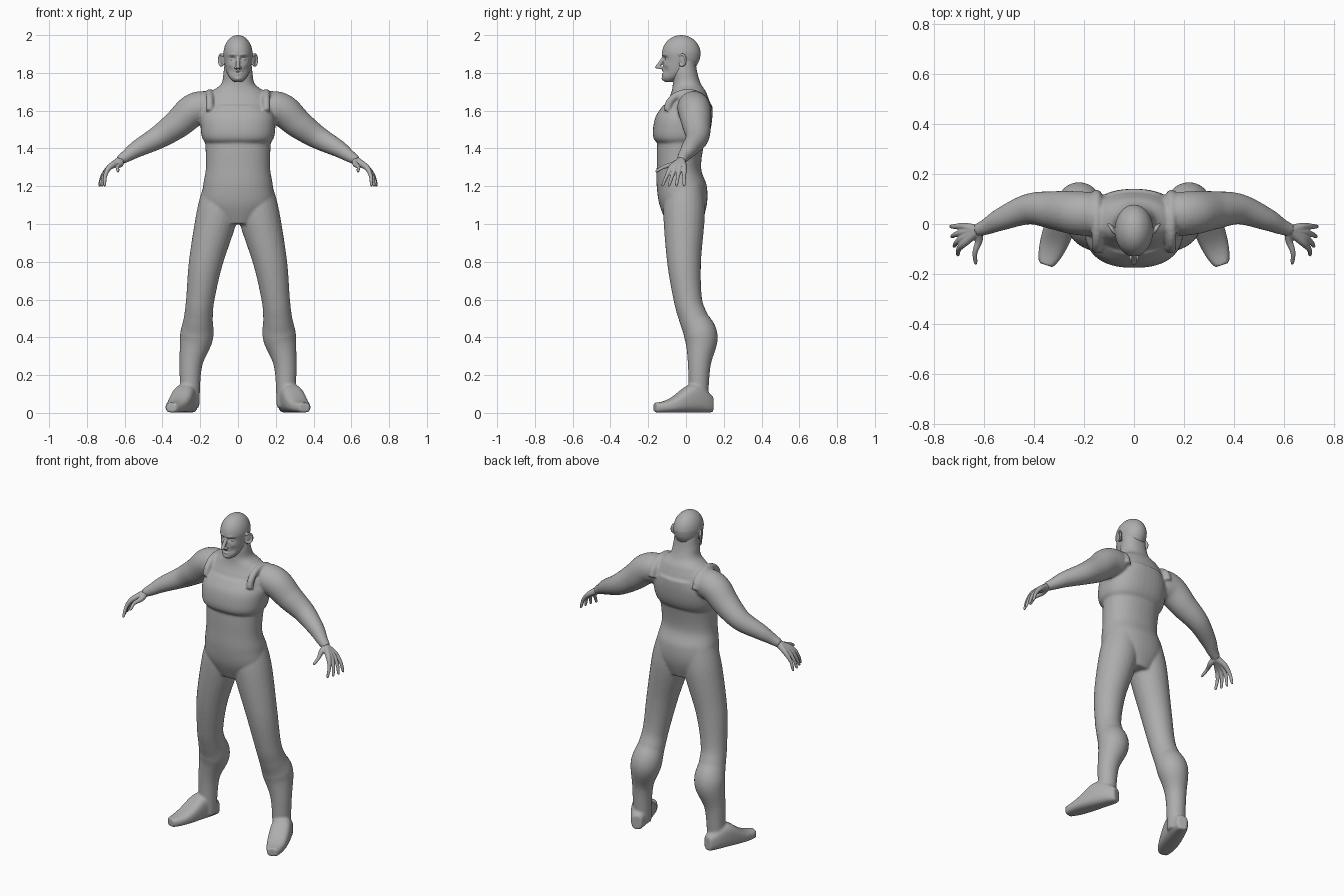
import bpy, bmesh, math
from mathutils import Vector, Matrix

if "Cube" in bpy.data.objects:
    bpy.data.objects.remove(bpy.data.objects["Cube"])

GREY = (0.42, 0.42, 0.42, 1)
clay = bpy.data.materials.new("plain_grey")
clay.use_nodes = True
clay.diffuse_color = GREY
clay.node_tree.nodes["Principled BSDF"].inputs["Base Color"].default_value = GREY
SIDES = {"left": 1, "right": -1}


def smooth_rows(rows, steps=12):
    """Catmull-Rom interpolation through rows of numbers."""
    padded = [rows[0], *rows, rows[-1]]
    result = []
    for before, start, end, after in zip(padded, padded[1:], padded[2:], padded[3:]):
        for step in range(steps):
            t = step / steps
            row = []
            for p, q, r, s in zip(before, start, end, after):
                linear = r - p
                square = 2 * p - 5 * q + 4 * r - s
                cube = 3 * q - p - 3 * r + s
                row.append(q + (linear * t + square * t**2 + cube * t**3) / 2)
            result.append(row)
    result.append(rows[-1])
    return result


def skin(bm, rings, sides, power=2):
    """Closed skin over rings given as centre, u and v half-axes."""
    loops = []
    for centre, u, v in rings:
        loop = []
        for k in range(sides):
            angle = math.tau * k / sides
            c, s = math.cos(angle), math.sin(angle)
            along_u = u * math.copysign(abs(c) ** (2 / power), c)
            along_v = v * math.copysign(abs(s) ** (2 / power), s)
            loop.append(bm.verts.new(centre + along_u + along_v))
        loops.append(loop)
    for lower, upper in zip(loops, loops[1:]):
        for k in range(sides):
            bm.faces.new((lower[k - 1], lower[k], upper[k], upper[k - 1]))
    bm.faces.new(loops[0])
    bm.faces.new(loops[-1])


def trunk(bm, rows, sides=40, power=2):
    """Level sections: height, half width, front, back."""
    rings = []
    for z, width, front, back in smooth_rows(rows):
        centre = Vector((0, (front + back) / 2, z))
        rings.append((centre, Vector((width, 0, 0)), Vector((0, (back - front) / 2, 0))))
    skin(bm, rings, sides, power)


def tube(bm, rows, side=1, sides=24):
    """Round limb through points with a radius."""
    rows = smooth_rows(rows)
    points = [Vector((side * x, y, z)) for x, y, z, radius in rows]
    rings = []
    for i, point in enumerate(points):
        ahead = points[min(i + 1, len(points) - 1)]
        along = (ahead - points[max(i - 1, 0)]).normalized()
        u = along.cross(Vector((0, 1, 0.01))).normalized()
        radius = rows[i][-1]
        rings.append((point, u * radius, along.cross(u) * radius))
    skin(bm, rings, sides)


def ball(bm, place, size, side=1, turn=0):
    x, y, z = place
    matrix = (Matrix.Translation((side * x, y, z)) @ Matrix.Rotation(side * turn, 4, 'Z')
              @ Matrix.Diagonal((*size, 1)))
    bmesh.ops.create_uvsphere(bm, u_segments=20, v_segments=14, radius=1, matrix=matrix)


def finish(bm, name, voxel, rounds):
    """Fuse overlapping volumes into one soft surface."""
    bmesh.ops.recalc_face_normals(bm, faces=bm.faces)
    mesh = bpy.data.meshes.new(name)
    bm.to_mesh(mesh)
    bm.free()
    mesh.materials.append(clay)
    mesh.shade_smooth()
    part = bpy.data.objects.new(name, mesh)
    bpy.context.collection.objects.link(part)
    fuse = part.modifiers.new("fuse", 'REMESH')
    fuse.mode = 'VOXEL'
    fuse.voxel_size = voxel
    fuse.use_smooth_shade = True
    soften = part.modifiers.new("soften", 'SMOOTH')
    soften.factor = 0.5
    soften.iterations = rounds


# Torso and neck
body = bmesh.new()
trunk(body, [(1, .1, -.1, .08), (1.1, .185, -.14, .11), (1.2, .185, -.155, .11),
             (1.3, .17, -.155, .08), (1.45, .175, -.15, .1), (1.6, .19, -.12, .13),
             (1.69, .15, -.08, .11), (1.74, .09, -.07, .08), (1.8, .077, -.07, .06),
             (1.87, .07, -.06, .05)], power=2.2)
# Sleeveless top layer with a ledge below the chest
trunk(body, [(1.42, .16, -.14, .08), (1.45, .187, -.17, .11), (1.5, .197, -.175, .13),
             (1.57, .195, -.16, .14), (1.63, .16, -.12, .14)], power=2.4)

for side in SIDES.values():
    # Leg with thigh, knee, calf and ankle
    tube(body, [(.08, -.01, 1.2, .1), (.11, -.01, 1.05, .11), (.17, -.01, .8, .09),
                (.2, .01, .6, .075), (.21, .04, .5, .077), (.22, .08, .4, .088),
                (.25, .07, .25, .06), (.255, .065, .03, .05)], side)
    # Foot: rounded sections from heel to toe, highest at the instep
    sections = []
    for step in range(25):
        t = step / 24
        height = .025 + .05 * math.exp(-(3 * t - 1) ** 2)
        width = .058 * math.sin(math.pi * (.05 + .9 * t)) ** .4
        sections.append((Vector((side * (.243 + .11 * t), .14 - .305 * t, height + .002)),
                         Vector((width, side * width / 3, 0)), Vector((0, 0, height))))
    skin(body, sections, 32, power=2.8)
    # Arm from shoulder to wrist
    tube(body, [(.1, .04, 1.63, .06), (.17, .04, 1.62, .085), (.24, .045, 1.6, .087),
                (.32, .055, 1.53, .077), (.42, .06, 1.46, .062), (.53, .02, 1.4, .046),
                (.59, -.01, 1.36, .033), (.63, -.025, 1.335, .025)], side)
    # Shoulder strap arching from chest to back
    arch = [math.pi * k / 6 for k in range(7)]
    tube(body, [(.15, .01 - .11 * math.cos(a), 1.6 + .095 * math.sin(a), .02)
                for a in arch], side)
finish(body, "body", .0075, 4)

# Hands: each finger runs from the wrist over its knuckle, fanning out
fingers = []
for i in range(4):
    knuckle = Vector((.68, -.01 - .022 * i, 1.3))
    spread = .35 * i
    reach = Vector((.058 * math.cos(spread), -.058 * math.sin(spread), -.1))
    fingers.append((knuckle, knuckle + reach))
fingers.append((Vector((.622, -.066, 1.316)), Vector((.637, -.162, 1.278))))
for label, side in SIDES.items():
    hand = bmesh.new()
    for knuckle, tip in fingers:
        middle = knuckle.lerp(tip, .5) + Vector((.008, 0, .006))
        tube(hand, [(.59, -.01, 1.358, .024), (.622, -.024, 1.337, .022),
                    (*knuckle, .0155), (*middle, .0105),
                    (*knuckle.lerp(tip, .9), .008), (*tip, .004)], side, 12)
    finish(hand, label + "_hand", .0035, 3)

# Head: tapering jaw under a rounded cranium
head = bmesh.new()
jaw = [(1.752, .02, -.11, -.06), (1.763, .034, -.123, -.04), (1.78, .048, -.126, -.01),
       (1.81, .062, -.122, .035), (1.86, .073, -.122, .068)]
cranium = []
for k in range(8):
    arc = k * math.pi / 15
    depth = .102 * math.cos(arc)
    cranium.append((1.9 + .1 * math.sin(arc), .077 * math.cos(arc),
                    -.025 - depth, -.025 + depth))
trunk(head, jaw + cranium, sides=160)

# Facial relief: side offset, height, spread across, spread up, push along y
relief = {
    "eye_socket": (.03, 1.876, .016, .01, .015),
    "brow": (.03, 1.897, .022, .006, -.005),
    "cheekbone": (.043, 1.842, .014, .012, -.004),
    "cheek_hollow": (.036, 1.81, .012, .016, .005),
    "upper_lip": (0, 1.813, .016, .004, -.006),
    "mouth": (0, 1.803, .015, .003, .007),
    "lower_lip": (0, 1.793, .014, .005, -.005),
    "chin": (0, 1.768, .016, .009, -.004),
}
for vert in head.verts:
    if vert.co.y < -.03:
        across, height = abs(vert.co.x), vert.co.z
        for x, z, wide, tall, push in relief.values():
            falloff = ((across - x) / wide) ** 2 + ((height - z) / tall) ** 2
            vert.co.y += push * math.exp(-falloff)

# Nose
tube(head, [(0, -.112, 1.89, .009), (0, -.14, 1.845, .011), (0, -.154, 1.83, .01),
            (0, -.158, 1.824, .006)])
for side in SIDES.values():
    # Nostril, eyeball and ear shell
    ball(head, (.011, -.133, 1.827), (.009, .014, .008), side)
    ball(head, (.03, -.099, 1.873), (.014, .013, .009), side)
    ball(head, (.083, -.02, 1.868), (.007, .021, .03), side, turn=-.55)
    # Rolled ear rim
    rim = []
    for k in range(7):
        angle = math.pi * (k / 4 - .75)
        out = math.cos(angle)
        rim.append((.088 + .013 * out, -.022 + .02 * out, 1.868 - .03 * math.sin(angle), .006))
    tube(head, rim, side, 12)
finish(head, "head", .003, 2)
